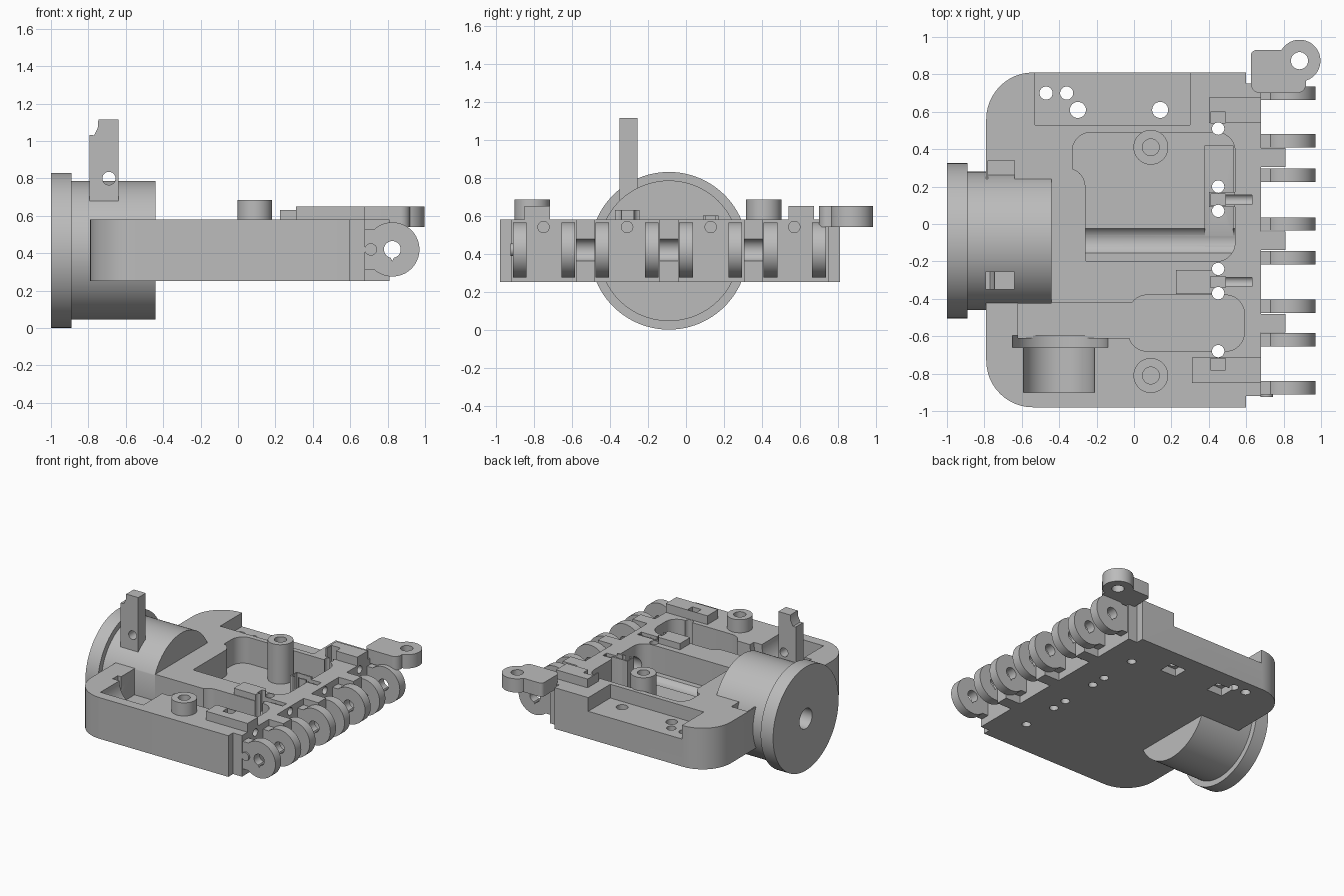
import bpy, bmesh
from math import sin, cos, pi, radians

cube = bpy.data.objects.get("Cube")
if cube:
    bpy.data.objects.remove(cube, do_unlink=True)

grey = bpy.data.materials.new("plain_grey")
grey.use_nodes = True
GREY = (0.5, 0.5, 0.5, 1)
grey.diffuse_color = GREY
grey.node_tree.nodes["Principled BSDF"].inputs["Base Color"].default_value = GREY

parts = []
PLACE = {"x": lambda u, v, w: (w, u, v),
         "y": lambda u, v, w: (u, w, v),
         "z": lambda u, v, w: (u, v, w)}


def prism(name, pts, lo, hi, axis="z"):
    """Extrude a flat outline between two positions along an axis."""
    bm = bmesh.new()
    a, b = ([bm.verts.new(PLACE[axis](u, v, w)) for u, v in pts] for w in (lo, hi))
    bm.faces.new(a)
    bm.faces.new(b[::-1])
    for i in range(len(a)):
        j = (i + 1) % len(a)
        bm.faces.new((a[i], b[i], b[j], a[j]))
    bmesh.ops.recalc_face_normals(bm, faces=bm.faces)
    mesh = bpy.data.meshes.new(name)
    bm.to_mesh(mesh)
    bm.free()
    mesh.materials.append(grey)
    ob = bpy.data.objects.new(name, mesh)
    bpy.context.collection.objects.link(ob)
    parts.append(ob)
    return ob


def circle(u, v, r, n=48):
    return [(u + r * cos(2 * pi * i / n), v + r * sin(2 * pi * i / n)) for i in range(n)]


def rounded(x0, x1, y0, y1, radii):
    """Rectangle outline; radii go from the low corner anticlockwise."""
    pts = []
    corners = ((x0, y0, 1, 1), (x1, y0, -1, 1), (x1, y1, -1, -1), (x0, y1, 1, -1))
    for k, ((x, y, sx, sy), r) in enumerate(zip(corners, radii)):
        steps = 12 if r else 0
        for i in range(steps + 1):
            a = pi + k * pi / 2 + (i / steps * pi / 2 if steps else 0)
            pts.append((x + sx * r + r * cos(a), y + sy * r + r * sin(a)))
    return pts


def box(name, x0, x1, y0, y1, z0, z1, r=0):
    return prism(name, rounded(x0, x1, y0, y1, (r,) * 4), z0, z1)


def combine(target, other, operation="DIFFERENCE"):
    """Apply a boolean and discard the second object."""
    mod = target.modifiers.new("combine", "BOOLEAN")
    mod.operation, mod.object, mod.solver = operation, other, "EXACT"
    bpy.context.view_layer.update()
    deps = bpy.context.evaluated_depsgraph_get()
    mesh = bpy.data.meshes.new_from_object(target.evaluated_get(deps))
    target.modifiers.remove(mod)
    target.data = mesh
    parts.remove(other)
    bpy.data.objects.remove(other, do_unlink=True)


AX_Y, AX_Z = -0.09, 0.415      # drum axis
BOT, TOP = 0.25, 0.58          # housing height
FLOOR = 0.37
CATCHES = (0.57, 0.13, -0.31, -0.75)

# Housing with rounded left corners and a hinge rail on the right
body = prism("housing", rounded(-0.79, 0.6, -0.98, 0.81, (0.25, 0, 0, 0.25)), BOT, TOP)
combine(body, box("rail", 0.5, 0.68, -0.92, 0.75, BOT, TOP), "UNION")

# Main pocket, then the saddle that carries the drum
combine(body, box("cut", -0.33, 0.54, -0.2, 0.49, FLOOR, 0.7, 0.1))
combine(body, prism("saddle", rounded(-0.5, -0.26, -0.3, 0.3, (0, 0, 0.1, 0)), 0.3, TOP), "UNION")
# Front pocket and the channel leading into it
combine(body, box("cut", -0.03, 0.59, -0.68, -0.38, FLOOR, 0.7, 0.1))
combine(body, prism("cut", rounded(-0.62, 0.05, -0.61, -0.42, (0, 0, 0, 0)), FLOOR, 0.7))
# Strip along the hinge side
combine(body, box("cut", 0.38, 0.53, -0.12, 0.42, 0.34, 0.5))
# Round-bottomed plug seat with flange slot
combine(body, prism("cut", circle(-0.4, TOP, 0.19), -0.9, -0.63, "y"))
combine(body, prism("cut", circle(-0.395, TOP, 0.255), -0.66, -0.595, "y"))
# Open tray at the back
combine(body, box("cut", -0.53, 0.3, 0.53, 0.9, 0.47, 0.7))
# Small notch beside the drum
combine(body, box("cut", -0.78, -0.64, 0.2, 0.34, 0.53, 0.7))

# Raised catch blocks
combine(body, box("catch", 0.31, 0.68, -0.85, -0.715, 0.5, 0.65), "UNION")
combine(body, box("catch", 0.4, 0.68, 0.54, 0.675, 0.5, 0.65), "UNION")
combine(body, box("catch", 0.225, 0.44, -0.375, -0.245, 0.5, 0.63), "UNION")
combine(body, box("catch", 0.4, 0.54, 0.09, 0.17, 0.36, 0.6), "UNION")

# Catch slots and their pin holes
for y in CATCHES:
    combine(body, box("cut", 0.41, 0.49, y - 0.03, y + 0.03, 0.46, 0.7))
    combine(body, prism("cut", circle(y, 0.54, 0.03, 24), 0.45, 0.75, "x"))
for y in CATCHES[1:3]:
    combine(body, box("cut", 0.49, 0.63, y - 0.025, y + 0.025, 0.54, 0.7))

# Vertical through holes along the hinge and in the tray
for y in (0.51, 0.2, 0.07, -0.24, -0.37, -0.68):
    combine(body, prism("cut", circle(0.45, y, 0.033, 24), 0.2, 0.8))
for x, y, r in ((-0.47, 0.7, 0.035), (-0.36, 0.7, 0.035), (-0.3, 0.61, 0.043), (0.14, 0.61, 0.043)):
    combine(body, prism("cut", circle(x, y, r, 32), 0.2, 0.8))
    if r > 0.04:
        combine(body, box("cut", x - 0.07, x + 0.07, y - 0.06, y + 0.06, 0.2, 0.31))

# Drum and its rim, bored through with the housing
drum = prism("drum", circle(AX_Y, AX_Z, 0.37, 96), -0.9, -0.44, "x")
rim = prism("drum_rim", circle(AX_Y, AX_Z, 0.415, 96), -1, -0.89, "x")
for ob in (body, drum, rim):
    combine(ob, prism("cut", circle(AX_Y, AX_Z, 0.08), -1.1, 0.66, "x"))
# Clear the drum where the plug channel meets it
combine(drum, box("cut", -0.62, -0.4, -0.6, -0.425, FLOOR, TOP))

# Screw posts
for name, y, z in (("back_post", 0.41, 0.33), ("front_post", -0.81, 0.5)):
    post = prism(name, circle(0.09, y, 0.093), z, 0.685)
    combine(post, prism("cut", circle(0.09, y, 0.045, 32), TOP, 0.8))

# Upright lever on the drum, with a cross hole and a broken top corner
lever = box("lever", -0.795, -0.64, -0.35, -0.255, 0.62, 1.115)
combine(lever, prism("cut", circle(-0.69, 0.8, 0.035, 32), -0.5, -0.1, "y"))
chip = [(-0.9, 1.04), (-0.77, 1.03), (-0.75, 1.07), (-0.74, 1.2), (-0.9, 1.2)]
combine(lever, prism("cut", chip, -0.4, -0.2, "y"))

# Hinge lugs with teardrop bores
HX, HZ = 0.825, 0.42
drop = circle(HX, HZ, 0.045, 32)
drop[24] = (HX, HZ - 0.062)
for i, y in enumerate((-0.875, -0.62, -0.44, -0.18, 0.0, 0.26, 0.445, 0.7)):
    lug = prism(f"hinge_lug_{i + 1}", circle(HX, HZ, 0.145, 64), y - 0.036, y + 0.036, "y")
    combine(lug, box("neck", 0.65, 0.76, y - 0.036, y + 0.036, 0.31, 0.53), "UNION")
    combine(lug, prism("cut", drop, y - 0.1, y + 0.1, "y"))

# Stop blocks between lug pairs, hollowed for the hinge pin
for i, y in enumerate((-0.53, -0.09, 0.355)):
    stop = box(f"hinge_stop_{i + 1}", 0.66, 0.81, y - 0.05, y + 0.05, BOT, TOP)
    combine(stop, prism("cut", circle(HX, HZ, 0.06), y - 0.1, y + 0.1, "y"))

# Small locating nub at the front end of the hinge
prism("hinge_nub", circle(0.71, HZ, 0.033, 24), -0.925, -0.85, "y")

# Mounting ear at the back corner
ear = prism("mounting_ear", rounded(0.625, 0.92, 0.7, 0.93, (0.05, 0.05, 0, 0.03)), 0.54, 0.65)
combine(ear, prism("ear_end", circle(0.885, 0.873, 0.112, 64), 0.54, 0.65), "UNION")
combine(ear, prism("cut", circle(0.885, 0.873, 0.046, 32), 0.4, 0.8))

# Smooth round surfaces, keep edges crisp
bpy.ops.object.select_all(action="DESELECT")
for ob in parts:
    ob.select_set(True)
bpy.context.view_layer.objects.active = body
bpy.ops.object.shade_smooth_by_angle(angle=radians(30))
